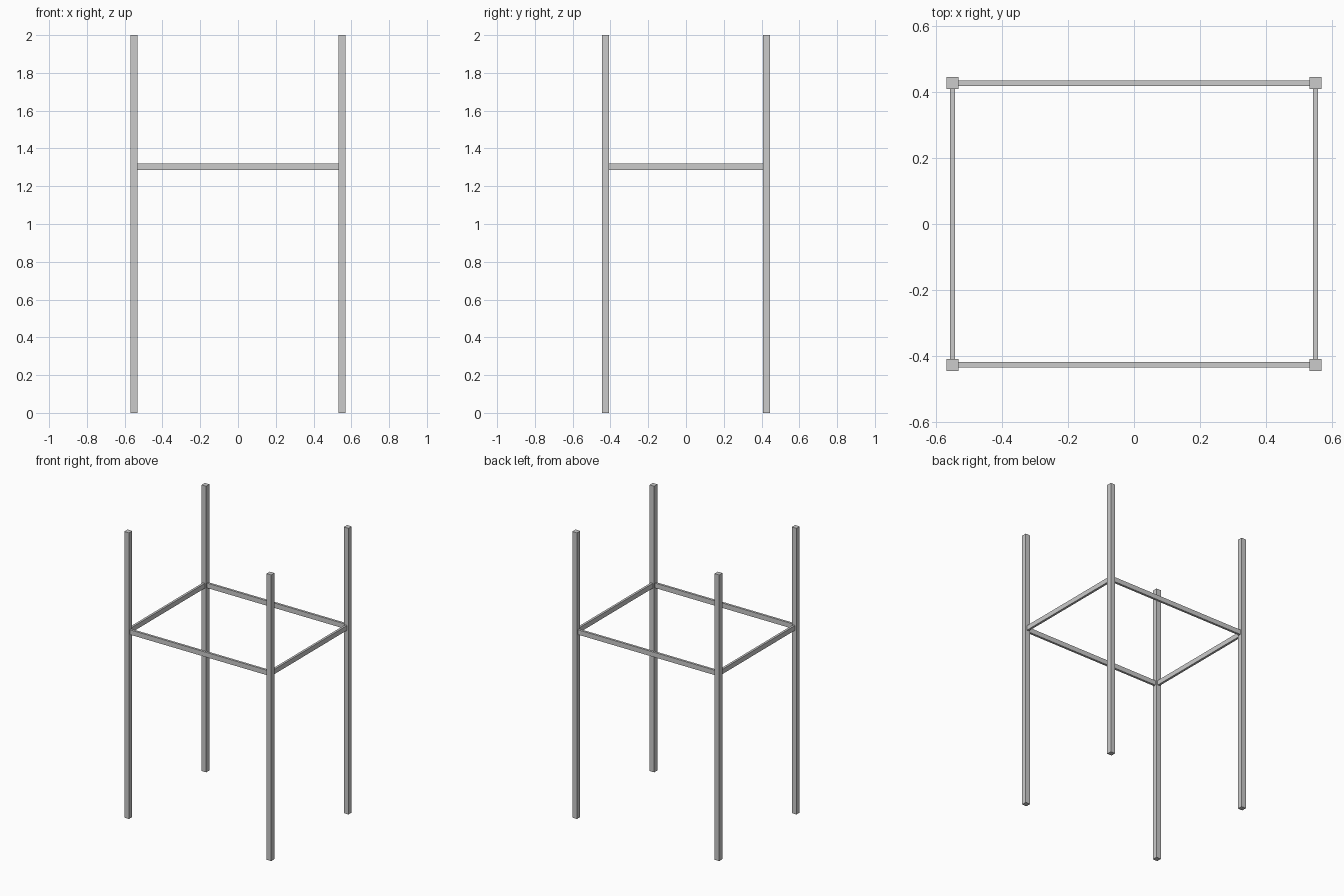
import bpy

if "Cube" in bpy.data.objects:
    bpy.data.objects.remove(bpy.data.objects["Cube"])

PX, PY = 0.55, 0.4265   # post centres
POST = 0.036            # post thickness
RAIL_W, RAIL_H, RAIL_Z = 0.016, 0.034, 1.302


def box(name, size, loc):
    bpy.ops.mesh.primitive_cube_add(size=1, location=loc)
    ob = bpy.context.object
    ob.name = name
    ob.scale = size
    bpy.ops.object.transform_apply(location=False, rotation=False, scale=True)
    return ob


# Four corner posts
for sx, side in ((-1, "left"), (1, "right")):
    for sy, end in ((-1, "front"), (1, "back")):
        box(f"{end}_{side}_post", (POST, POST, 2.0), (sx * PX, sy * PY, 1.0))

# Rails between the posts
for s, end, side in ((-1, "front", "left"), (1, "back", "right")):
    box(f"{end}_rail", (2 * PX - POST, RAIL_W, RAIL_H), (0, s * PY, RAIL_Z))
    box(f"{side}_rail", (RAIL_W, 2 * PY - POST, RAIL_H), (s * PX, 0, RAIL_Z))
